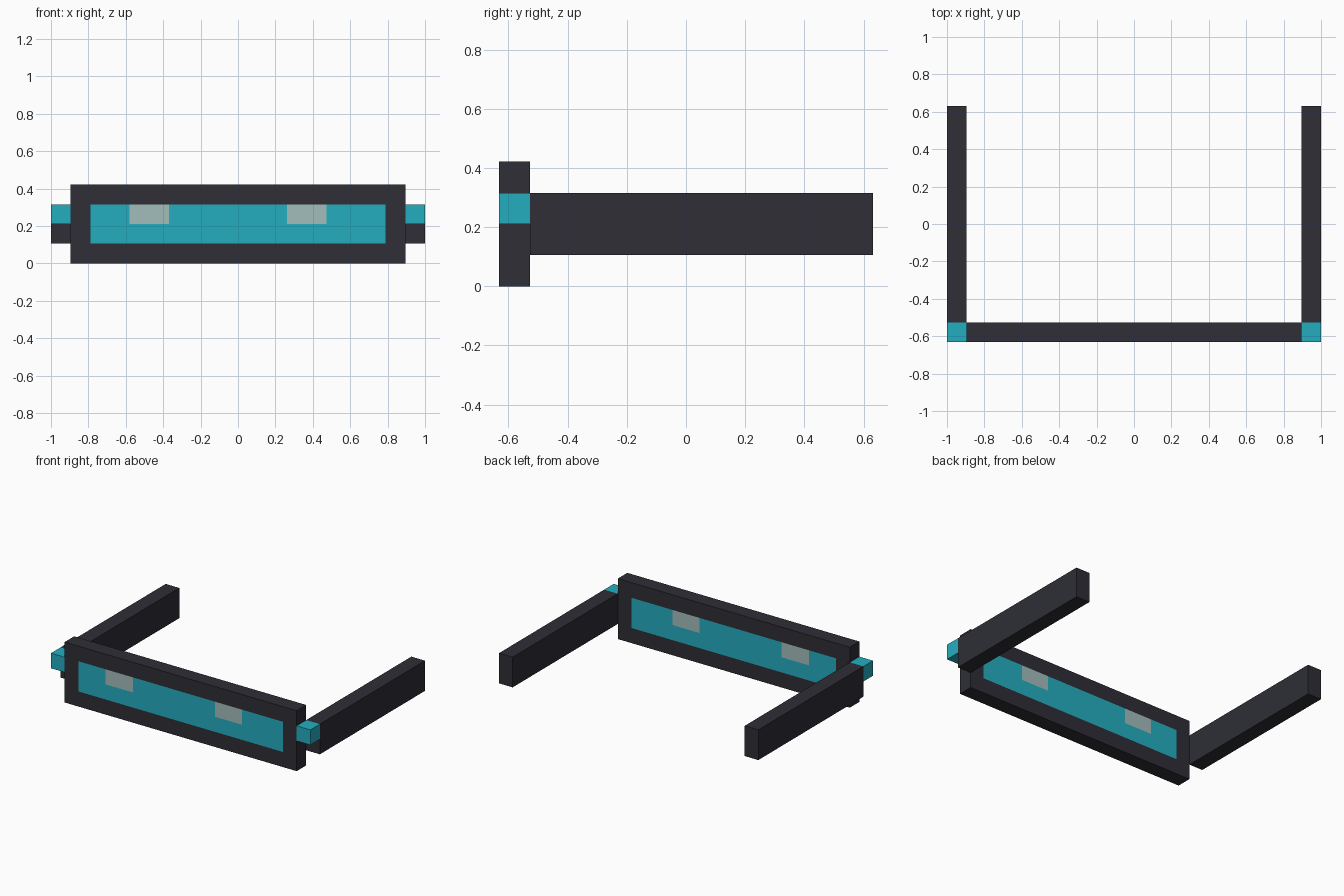
import bpy, bmesh
from mathutils import Vector

if "Cube" in bpy.data.objects:
    bpy.data.objects.remove(bpy.data.objects["Cube"])

U = 2 / 19  # model unit: the whole width is 19 units


def srgb(*rgb):
    return [((c / 255 + 0.055) / 1.055) ** 2.4 for c in rgb] + [1.0]


def material(name, rgb):
    m = bpy.data.materials.new(name)
    m.diffuse_color = srgb(*rgb)
    m.use_nodes = True
    m.node_tree.nodes["Principled BSDF"].inputs["Base Color"].default_value = m.diffuse_color
    return m


dark = material("dark_charcoal", (46, 46, 54))
teal = material("teal", (36, 174, 192))
glint = material("pale_glint", (162, 189, 188))


def box(name, lo, hi, mats, cuts=(), rule=None):
    """Box between two corners (in units), cut at planes, coloured by a rule."""
    lo, hi = Vector(lo) * U, Vector(hi) * U
    bm = bmesh.new()
    bmesh.ops.create_cube(bm, size=1)
    for v in bm.verts:
        v.co = (lo + hi) / 2 + v.co * (hi - lo)
    for axis, value in cuts:
        no = Vector((0, 0, 0))
        no[axis] = 1
        bmesh.ops.bisect_plane(bm, geom=bm.verts[:] + bm.edges[:] + bm.faces[:],
                               plane_co=no * value * U, plane_no=no)
    bm.normal_update()
    if rule:
        for f in bm.faces:
            f.material_index = rule(f.calc_center_median() / U, f.normal)
    mesh = bpy.data.meshes.new(name)
    bm.to_mesh(mesh)
    bm.free()
    for m in mats:
        mesh.materials.append(m)
    ob = bpy.data.objects.new(name, mesh)
    bpy.context.collection.objects.link(ob)
    return ob


# Front frame with the lens and two glints on its front and back faces
def lens_colour(c, n):
    if abs(n.y) < 0.5 or abs(c.x) > 7.5 or not 1 < c.z < 3:
        return 0
    in_glint = -5.8 < c.x < -3.5 or 2.5 < c.x < 4.5
    return 2 if in_glint and c.z > 2 else 1


cuts = [(0, x) for x in (-7.5, -5.5, -3.5, 2.5, 4.5, 7.5)] + [(2, z) for z in (1, 2, 3)]
# lens edges lie one unit inside the 17 unit wide frame
cuts = [(a, -7.5 if v == -7.5 else v) for a, v in cuts]
box("front_frame", (-8.5, -6, 0), (8.5, -5, 4), (dark, teal, glint), cuts, lens_colour)

# Hinges and temple arms on both sides
for side, x in (("left", -9.5), ("right", 8.5)):
    box(side + "_hinge", (x, -6, 2), (x + 1, -5, 3), (teal,))
    box(side + "_arm", (x, -5, 1), (x + 1, 6, 3), (dark,))
